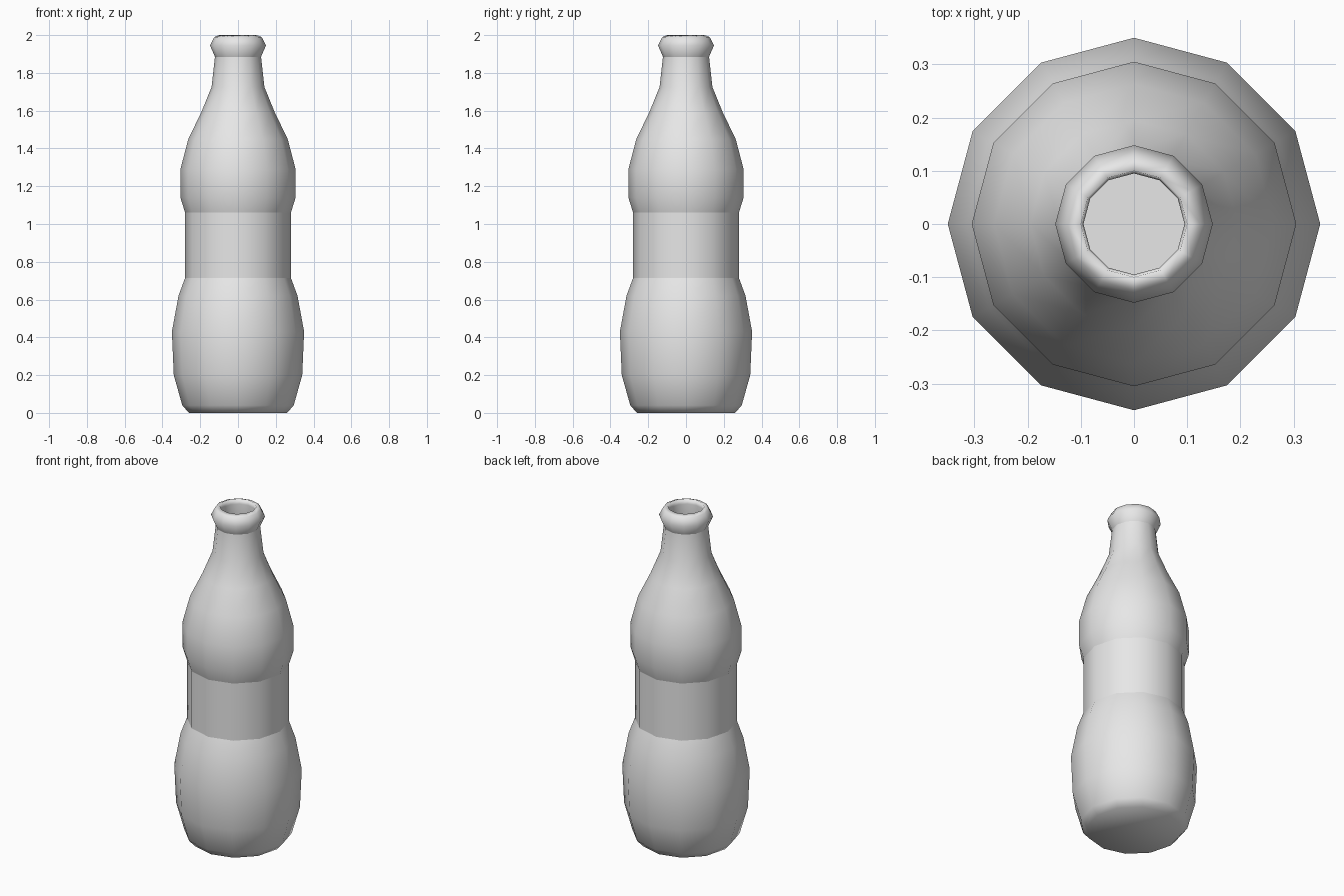
import bpy
import bmesh
from math import cos, sin, tau

SIDES = 12

default = bpy.data.objects.get("Cube")
if default:
    bpy.data.objects.remove(default, do_unlink=True)

glass = bpy.data.materials.new("light_grey")
glass.use_nodes = True
grey = (0.8, 0.8, 0.8, 1)
glass.diffuse_color = grey
glass.node_tree.nodes["Principled BSDF"].inputs["Base Color"].default_value = grey

# Profiles as (radius, height), listed from the base up to the mouth
base = [(0.26, 0.0), (0.295, 0.04), (0.34, 0.20), (0.35, 0.43), (0.315, 0.62), (0.28, 0.715)]
grip = [(0.28, 0.715), (0.28, 1.06)]
shoulder = [(0.28, 1.06), (0.305, 1.14), (0.305, 1.29), (0.263, 1.45),
            (0.195, 1.59), (0.14, 1.725), (0.122, 1.885)]
lip = [(0.122, 1.885), (0.148, 1.945), (0.125, 1.99), (0.10, 2.0), (0.095, 1.97)]
# Inside wall, from the mouth down to the inner floor
inside = [(0.095, 1.97), (0.10, 1.88), (0.12, 1.72), (0.24, 1.45),
          (0.26, 1.06), (0.26, 0.7), (0.32, 0.43), (0.25, 0.04)]


def ring(bm, radius, z):
    return [bm.verts.new((radius * cos(tau * i / SIDES), radius * sin(tau * i / SIDES), z))
            for i in range(SIDES)]


def lathe(bm, profile, start):
    """Extend the surface from the start ring along the profile."""
    for radius, z in profile[1:]:
        end = ring(bm, radius, z)
        for i in range(SIDES):
            j = (i + 1) % SIDES
            bm.faces.new((start[i], start[j], end[j], end[i]))
        start = end
    return start


bm = bmesh.new()
first = ring(bm, *base[0])
bm.faces.new(first[::-1])
last = first
creases = []
for section in (base, grip, shoulder, lip, inside):
    last = lathe(bm, section, last)
    if section in (base, grip, shoulder):
        creases.append(last)
bm.faces.new(last)

# Smooth walls with crisp rings around the grip and below the lip
for face in bm.faces:
    face.smooth = True
for loop in creases:
    for i in range(SIDES):
        bm.edges.get((loop[i], loop[(i + 1) % SIDES])).smooth = False
for i in range(SIDES):
    bm.edges.get((last[i], last[(i + 1) % SIDES])).smooth = False

mesh = bpy.data.meshes.new("bottle")
bm.to_mesh(mesh)
bm.free()
mesh.materials.append(glass)
bottle = bpy.data.objects.new("bottle", mesh)
bpy.context.collection.objects.link(bottle)
